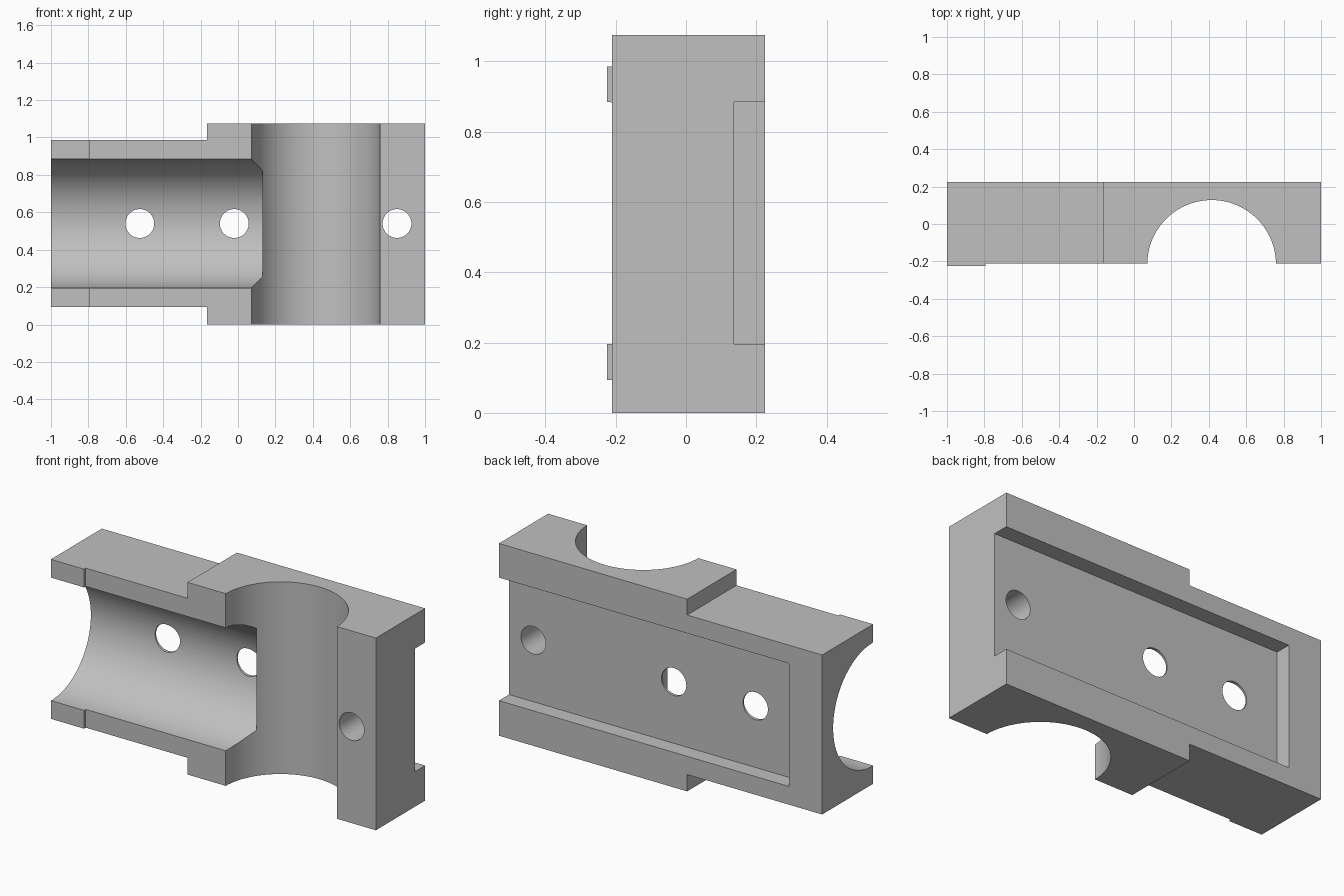
import bpy
from math import radians

if "Cube" in bpy.data.objects:
    bpy.data.objects.remove(bpy.data.objects["Cube"])

MID = 0.54        # height of the horizontal centreline
BORE_R = 0.344
BORE_Y = -0.216
BACK = 0.225
FRONT = -0.21

grey = bpy.data.materials.new("plain grey")
grey.use_nodes = True
grey.diffuse_color = (0.53, 0.53, 0.53, 1)
grey.node_tree.nodes["Principled BSDF"].inputs["Base Color"].default_value = (0.53, 0.53, 0.53, 1)


def box(name, x, y, z):
    """Box from (low, high) ranges."""
    bpy.ops.mesh.primitive_cube_add(size=1, location=[sum(r) / 2 for r in (x, y, z)])
    ob = bpy.context.object
    ob.name = name
    ob.scale = [r[1] - r[0] for r in (x, y, z)]
    bpy.ops.object.transform_apply(location=True, rotation=True, scale=True)
    ob.data.materials.append(grey)
    return ob


def cylinder(name, centre, radius, depth, rotation, sides=96):
    bpy.ops.mesh.primitive_cylinder_add(vertices=sides, radius=radius, depth=depth,
                                        location=centre, rotation=rotation)
    ob = bpy.context.object
    ob.name = name
    bpy.ops.object.transform_apply(location=True, rotation=True, scale=True)
    ob.data.materials.append(grey)
    return ob


def combine(target, tool, operation):
    """Apply a boolean and discard the tool."""
    bpy.context.view_layer.objects.active = target
    mod = target.modifiers.new(tool.name, "BOOLEAN")
    mod.operation = operation
    mod.solver = "EXACT"
    mod.object = tool
    bpy.ops.object.modifier_apply(modifier=mod.name)
    bpy.data.objects.remove(tool)


# Tall block with a narrower arm and a raised clamping pad at its end
body = box("split_bracket", (-0.165, 1), (FRONT, BACK), (0, 2 * MID - 0.005))
arm_z = (0.094, 0.986)
combine(body, box("arm", (-1, 0), (FRONT, BACK), arm_z), "UNION")
combine(body, box("end_pad", (-1, -0.795), (-0.225, 0), arm_z), "UNION")

# Vertical half bore, and horizontal half bore that stops inside it
combine(body, cylinder("vertical_bore", (0.415, BORE_Y, MID), BORE_R, 2, (0, 0, 0)), "DIFFERENCE")
bore_start, bore_end = -1.2, 0.13
combine(body, cylinder("horizontal_bore", ((bore_start + bore_end) / 2, BORE_Y, MID), BORE_R,
                       bore_end - bore_start, (0, radians(90), 0)), "DIFFERENCE")

# Straight mouth so the bore runs cleanly through the raised pad
combine(body, box("pad_mouth", (-1.2, -0.7), (-0.4, BORE_Y),
                  (MID - BORE_R, MID + BORE_R)), "DIFFERENCE")

# Rear channel, open at the tall end
combine(body, box("rear_channel", (-0.795, 1.2), (0.136, 0.4),
                  (MID - BORE_R, MID + BORE_R)), "DIFFERENCE")

# Bolt holes
for x in (-0.525, -0.02, 0.85):
    combine(body, cylinder("bolt_hole", (x, 0, MID), 0.077, 1, (radians(90), 0, 0), 48), "DIFFERENCE")

# Smooth bores, sharp edges
bpy.ops.object.select_all(action="DESELECT")
body.select_set(True)
bpy.context.view_layer.objects.active = body
bpy.ops.object.shade_smooth_by_angle(angle=radians(25))
